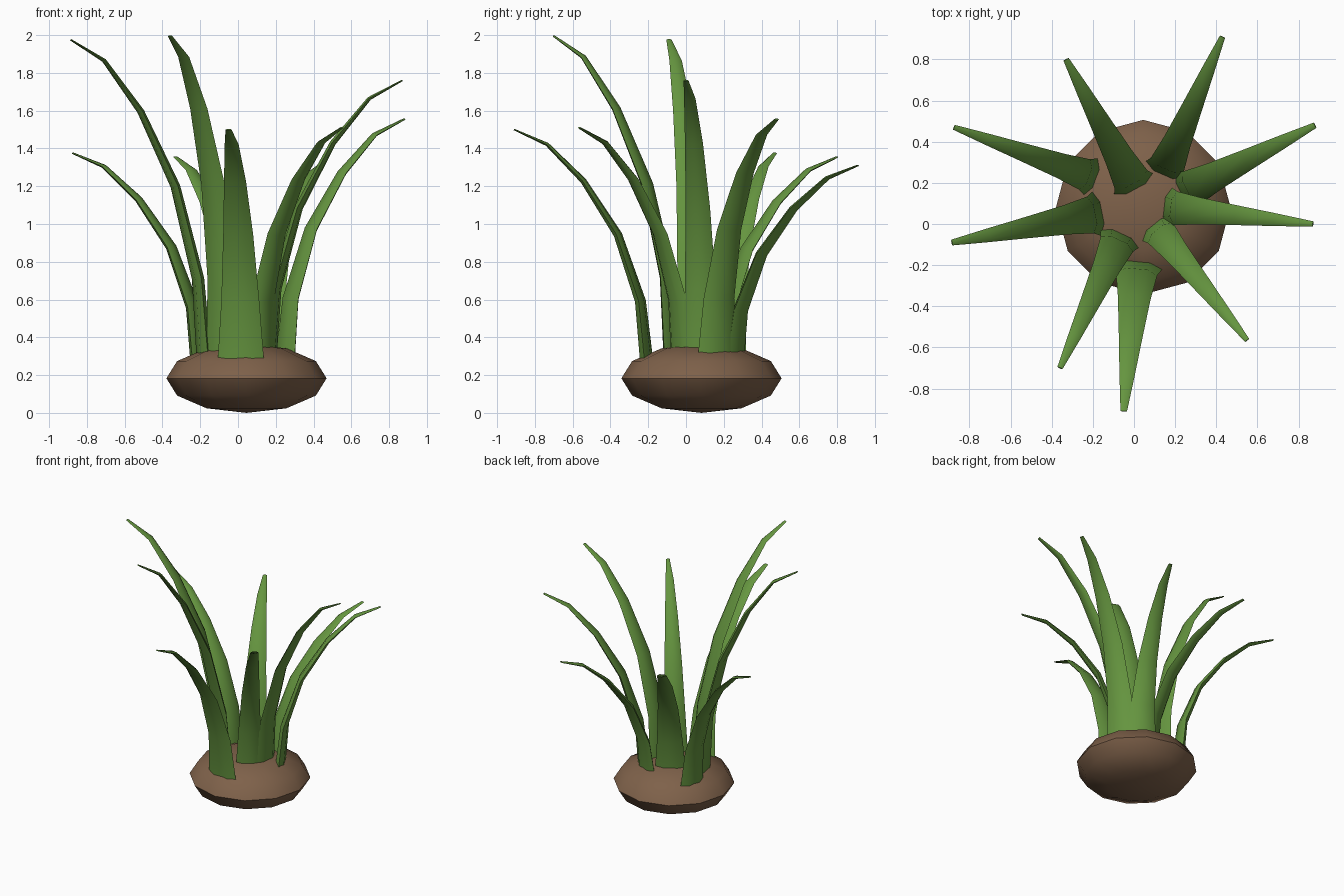
import bpy, bmesh, math
from mathutils import Vector

if "Cube" in bpy.data.objects:
    bpy.data.objects.remove(bpy.data.objects["Cube"])


def material(name, rgb):
    m = bpy.data.materials.new(name)
    m.diffuse_color = (*rgb, 1)
    m.use_nodes = True
    m.node_tree.nodes["Principled BSDF"].inputs["Base Color"].default_value = m.diffuse_color
    return m


GREEN = material("leaf green", (0.13, 0.30, 0.05))
BROWN = material("soil brown", (0.21, 0.12, 0.068))


def finish(bm, name, mat):
    bmesh.ops.recalc_face_normals(bm, faces=bm.faces)
    me = bpy.data.meshes.new(name)
    bm.to_mesh(me)
    bm.free()
    ob = bpy.data.objects.new(name, me)
    bpy.context.collection.objects.link(ob)
    me.materials.append(mat)
    bpy.ops.object.select_all(action='DESELECT')
    ob.select_set(True)
    bpy.context.view_layer.objects.active = ob
    bpy.ops.object.shade_smooth_by_angle(angle=math.radians(50))
    return ob


# Soil mound: squashed low-poly sphere
bm = bmesh.new()
bmesh.ops.create_uvsphere(bm, u_segments=12, v_segments=6, radius=1)
for v in bm.verts:
    v.co = Vector((0.045 + 0.424 * v.co.x, 0.082 + 0.424 * v.co.y, 0.183 + 0.183 * v.co.z))
finish(bm, "soil_mound", BROWN)

# Leaf arc: share of outward reach and of height at each ring
REACH = (0, 0.045, 0.215, 0.475, 0.75, 1)
RISE = (0, 0.25, 0.54, 0.775, 0.935, 1)
BASE_Z = 0.29


def leaf(name, base, tip, half_width):
    b = Vector((*base, BASE_Z))
    t = Vector(tip)
    out = Vector((t.x - b.x, t.y - b.y, 0))
    side = Vector((-out.y, out.x, 0)).normalized()
    pts = [b + out * r + Vector((0, 0, (t.z - b.z) * h)) for r, h in zip(REACH, RISE)]
    bm = bmesh.new()
    rings = []
    for i, p in enumerate(pts):
        # hexagonal flattened section, square to the path, shrinking to the tip
        tangent = (pts[min(i + 1, 5)] - pts[max(i - 1, 0)]).normalized()
        normal = side.cross(tangent)
        k = 1 - 0.87 * i / 5
        rings.append([bm.verts.new(p + side * (half_width * k * math.cos(a))
                                   + normal * (0.034 * k * math.sin(a)))
                      for a in (j * math.pi / 3 for j in range(6))])
    for lo, hi in zip(rings, rings[1:]):
        for j in range(6):
            n = (j + 1) % 6
            bm.faces.new((lo[j], lo[n], hi[n], hi[j]))
    bm.faces.new(rings[0])
    bm.faces.new(rings[-1])
    finish(bm, name, GREEN)


# Nine leaves around the clump: base, tip, half width
LEAVES = [
    ((0.15, 0.26), (0.43, 0.91, 1.31), 0.105),
    ((0.00, 0.19), (-0.33, 0.80, 1.355), 0.11),
    ((-0.21, 0.23), (-0.875, 0.47, 1.375), 0.095),
    ((-0.18, 0.05), (-0.885, -0.09, 1.975), 0.11),
    ((-0.07, -0.07), (-0.36, -0.70, 1.995), 0.105),
    ((0.015, -0.21), (-0.05, -0.91, 1.50), 0.122),
    ((0.11, -0.02), (0.55, -0.565, 1.51), 0.095),
    ((0.17, 0.08), (0.87, 0.0, 1.76), 0.10),
    ((0.25, 0.16), (0.88, 0.48, 1.555), 0.11),
]
for i, (base, tip, w) in enumerate(LEAVES):
    leaf(f"leaf_{i + 1}", base, tip, w)
